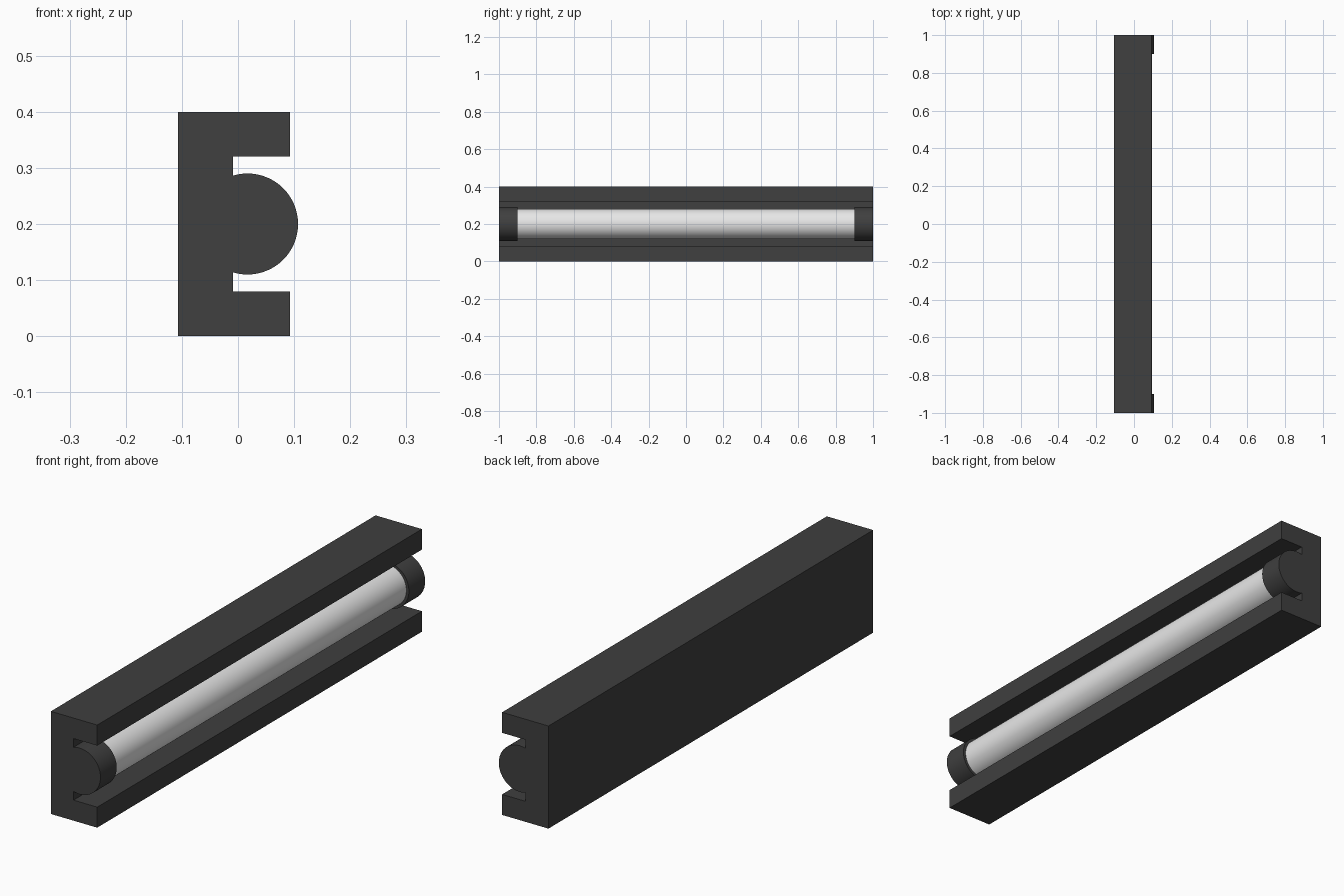
import bpy, bmesh, math
from mathutils import Matrix

if "Cube" in bpy.data.objects:
    bpy.data.objects.remove(bpy.data.objects["Cube"])


def material(name, value):
    m = bpy.data.materials.new(name)
    m.diffuse_color = (value, value, value, 1)
    m.use_nodes = True
    m.node_tree.nodes["Principled BSDF"].inputs["Base Color"].default_value = m.diffuse_color
    return m


dark = material("dark grey", 0.05)
white = material("white", 0.8)


def add_object(name, bm, mat):
    bmesh.ops.recalc_face_normals(bm, faces=bm.faces)
    me = bpy.data.meshes.new(name)
    bm.to_mesh(me)
    bm.free()
    me.materials.append(mat)
    ob = bpy.data.objects.new(name, me)
    bpy.context.collection.objects.link(ob)
    return ob


def cylinder(name, radius, y0, y1, mat, x=0.017, z=0.2):
    bm = bmesh.new()
    place = Matrix.Translation((x, (y0 + y1) / 2, z)) @ Matrix.Rotation(math.pi / 2, 4, 'X')
    bmesh.ops.create_cone(bm, cap_ends=True, segments=64, radius1=radius,
                          radius2=radius, depth=y1 - y0, matrix=place)
    ob = add_object(name, bm, mat)
    bpy.ops.object.select_all(action='DESELECT')
    ob.select_set(True)
    bpy.context.view_layer.objects.active = ob
    bpy.ops.object.shade_smooth_by_angle(angle=math.radians(35))


# Housing: C-shaped channel extruded along y
profile = [(-0.107, 0), (0.093, 0), (0.093, 0.08), (-0.009, 0.08),
           (-0.009, 0.32), (0.093, 0.32), (0.093, 0.4), (-0.107, 0.4)]
bm = bmesh.new()
face = bm.faces.new([bm.verts.new((x, -1, z)) for x, z in profile])
ext = bmesh.ops.extrude_face_region(bm, geom=[face], use_keep_orig=True)
bmesh.ops.translate(bm, vec=(0, 2, 0),
                    verts=[v for v in ext["geom"] if isinstance(v, bmesh.types.BMVert)])
add_object("housing", bm, dark)

# Light tube between two end sockets
cylinder("light_tube", 0.081, -0.9, 0.9, white, x=0.015)
cylinder("front_socket", 0.09, -1, -0.9, dark)
cylinder("back_socket", 0.09, 0.9, 1, dark)
